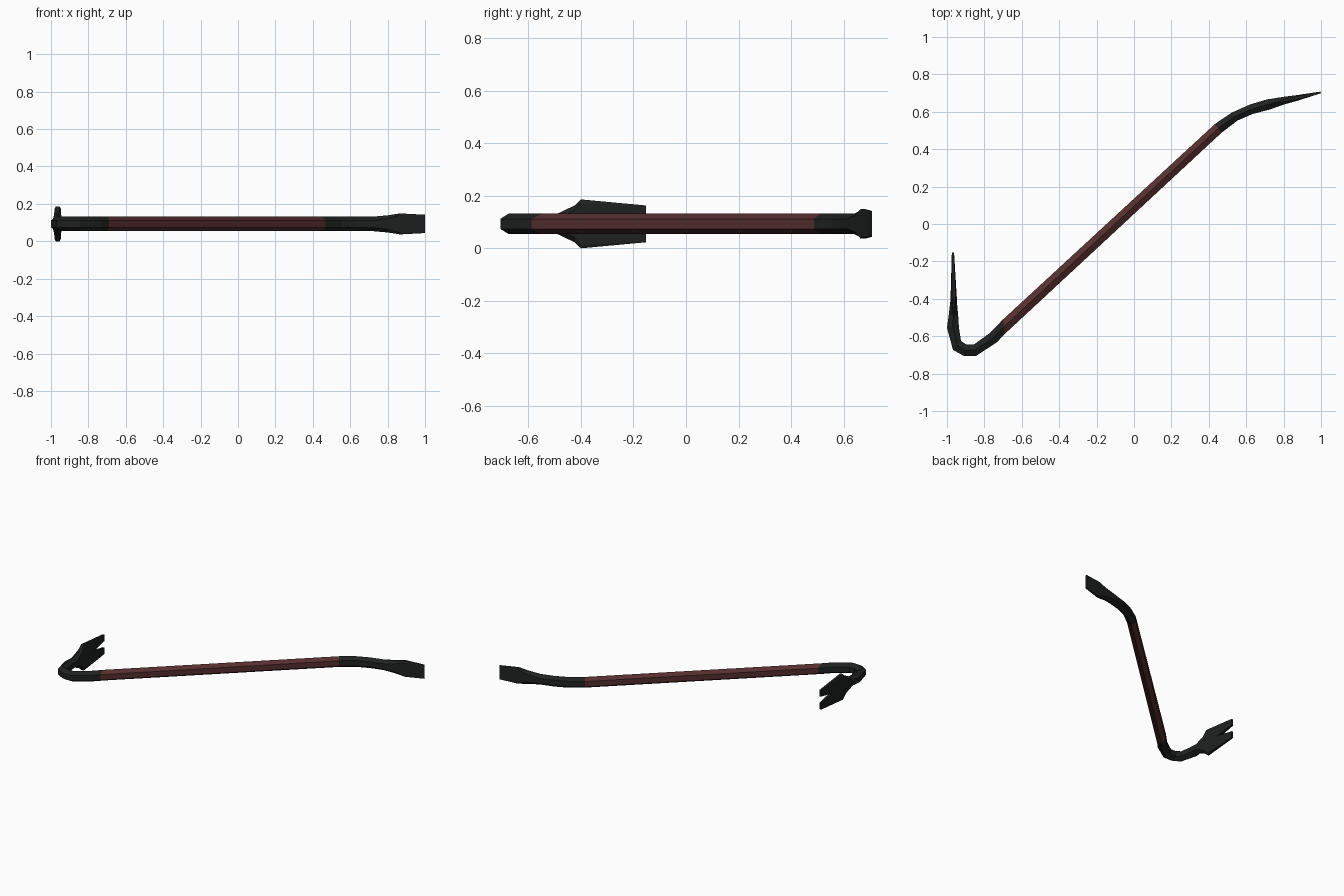
import bpy, bmesh

if "Cube" in bpy.data.objects:
    bpy.data.objects.remove(bpy.data.objects["Cube"])

ZC = 0.093   # height of the bar's centre line


def material(name, rgb):
    m = bpy.data.materials.new(name)
    m.diffuse_color = (*rgb, 1)
    m.use_nodes = True
    m.node_tree.nodes["Principled BSDF"].inputs["Base Color"].default_value = m.diffuse_color
    return m


black = material("black steel", (0.014, 0.015, 0.015))
red = material("dark red paint", (0.095, 0.028, 0.028))


def make_object(name, bm, mats=()):
    bmesh.ops.recalc_face_normals(bm, faces=bm.faces)
    me = bpy.data.meshes.new(name)
    bm.to_mesh(me)
    bm.free()
    for m in mats:
        me.materials.append(m)
    ob = bpy.data.objects.new(name, me)
    bpy.context.collection.objects.link(ob)
    return ob


# Sections along the bar: outer x, y, inner x, y, half height,
# shoulder half height, edge thickness ratio (0 = plain hexagon)
HEX = (0.0385, 0.0193, 0)
sections = [
    (-0.974, -0.152, -0.962, -0.152, 0.070, 0.066, 1),      # claw tip
    (-0.981, -0.400, -0.947, -0.400, 0.093, 0.080, 0.6),    # claw shoulder
    (-0.983, -0.424, -0.946, -0.424, 0.070, 0.052, 0.5),
    (-0.991, -0.490, -0.940, -0.490, *HEX),
    (-1.000, -0.553, -0.936, -0.553, *HEX),                 # hook bend
    (-0.968, -0.673, -0.925, -0.625, *HEX),
    (-0.909, -0.706, -0.898, -0.644, *HEX),
    (-0.845, -0.706, -0.856, -0.644, *HEX),
    (-0.733, -0.632, -0.775, -0.586, *HEX),
    (-0.690, -0.587, -0.700, -0.510, *HEX),                 # grip start
    (0.467, 0.487, 0.433, 0.535, *HEX),                     # grip end
    (0.553, 0.553, 0.524, 0.596, *HEX),
    (0.634, 0.588, 0.620, 0.639, *HEX),
    (0.725, 0.612, 0.711, 0.666, *HEX),
    (0.808, 0.641, 0.800, 0.680, 0.046, 0.030, 0.3),
    (0.870, 0.658, 0.864, 0.688, 0.056, 0.048, 0.6),        # chisel shoulder
    (1.000, 0.699, 0.997, 0.708, 0.049, 0.046, 1),          # chisel tip
]
GRIP = 9   # index of the painted span

# Crowbar body: loft the sections
bm = bmesh.new()
rings = []
for ox, oy, ix, iy, w, s, e in sections:
    cx, cy, dx, dy = (ox + ix) / 2, (oy + iy) / 2, (ox - ix) / 2, (oy - iy) / 2
    pts = [(e, w), (1, s), (1, -s), (e, -w), (-e, -w), (-1, -s), (-1, s), (-e, w)]
    rings.append([bm.verts.new((cx + dx * k, cy + dy * k, ZC + z)) for k, z in pts])
for i in range(len(rings) - 1):
    a, b = rings[i], rings[i + 1]
    for j in range(8):
        k = (j + 1) % 8
        f = bm.faces.new((a[j], a[k], b[k], b[j]))
        f.material_index = 1 if i == GRIP else 0
bm.faces.new(rings[0])
bm.faces.new(rings[-1])
bmesh.ops.remove_doubles(bm, verts=bm.verts, dist=1e-5)
crowbar = make_object("crowbar", bm, (black, red))

# V-shaped nail notch in the claw
bm = bmesh.new()
tri = [(-0.29, 0), (-0.13, 0.027), (-0.13, -0.027)]
left, right = [[bm.verts.new((x, y, ZC + z)) for y, z in tri] for x in (-1.06, -0.88)]
bm.faces.new(left)
bm.faces.new(right)
for j in range(3):
    k = (j + 1) % 3
    bm.faces.new((left[j], left[k], right[k], right[j]))
cutter = make_object("notch_cutter", bm, (black,))
cutter.hide_render = True

mod = crowbar.modifiers.new("notch", 'BOOLEAN')
mod.operation = 'DIFFERENCE'
mod.solver = 'EXACT'
mod.object = cutter
bpy.context.view_layer.objects.active = crowbar
crowbar.select_set(True)
bpy.ops.object.modifier_apply(modifier="notch")
bpy.data.objects.remove(cutter)
